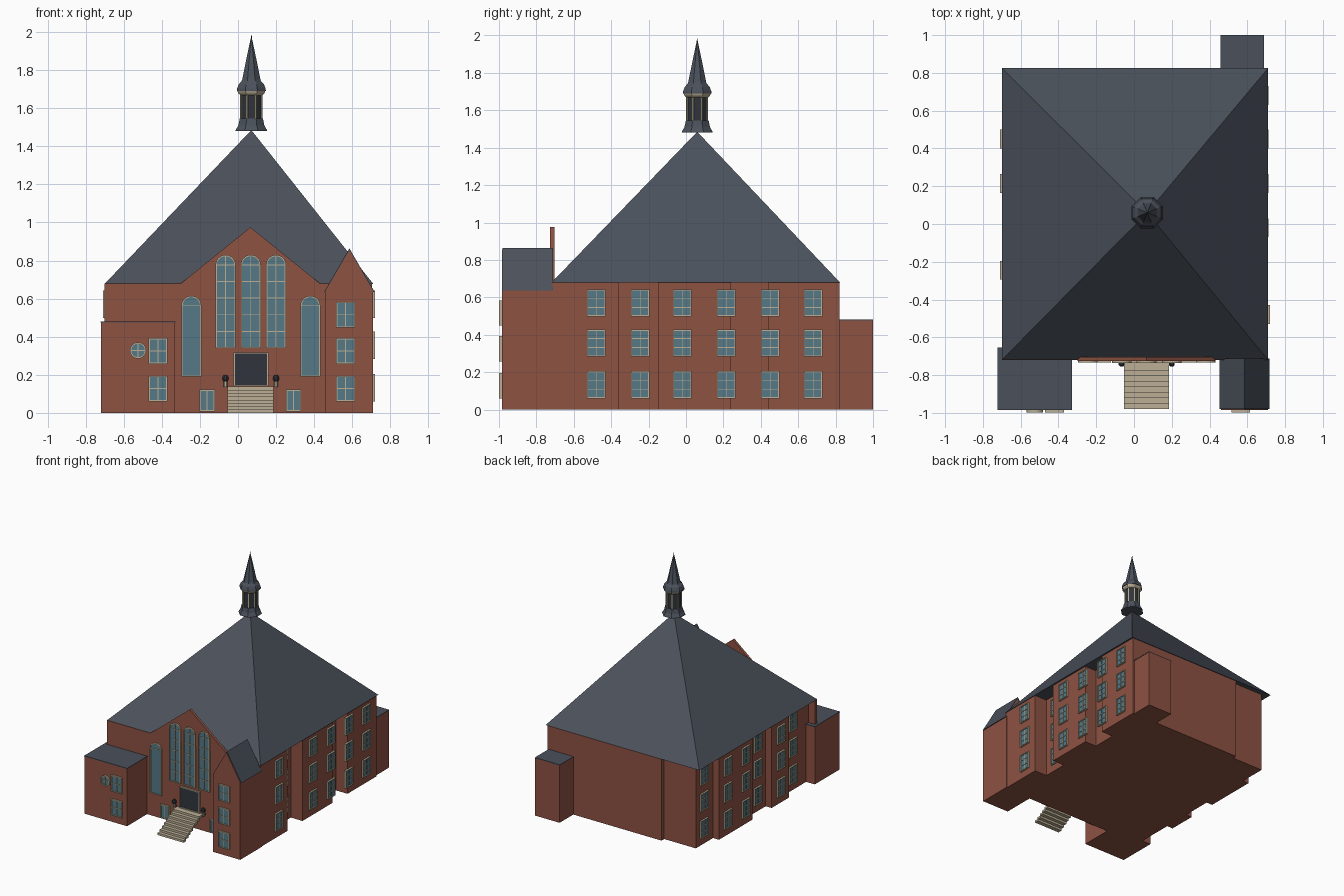
import bpy, bmesh, math
from mathutils import Matrix

if "Cube" in bpy.data.objects:
    bpy.data.objects.remove(bpy.data.objects["Cube"])


def mat(name, c):
    m = bpy.data.materials.new(name)
    m.diffuse_color = (*c, 1)
    m.use_nodes = True
    m.node_tree.nodes["Principled BSDF"].inputs["Base Color"].default_value = m.diffuse_color
    return m


BRICK = mat("brick", (.27, .085, .055))
SLATE = mat("slate", (.07, .082, .105))
GLASS = mat("glass", (.09, .19, .24))
CREAM = mat("cream", (.50, .43, .30))
DARK = mat("dark_metal", (.03, .036, .045))


def finish(name, bm, mats, matrix=None):
    bmesh.ops.recalc_face_normals(bm, faces=bm.faces)
    me = bpy.data.meshes.new(name)
    bm.to_mesh(me)
    bm.free()
    for m in mats:
        me.materials.append(m)
    ob = bpy.data.objects.new(name, me)
    bpy.context.collection.objects.link(ob)
    if matrix:
        ob.matrix_world = matrix
    return ob


def add_box(bm, x0, x1, y0, y1, z0, z1, mi=0):
    r = bmesh.ops.create_cube(bm, size=1, matrix=Matrix.Translation(((x0+x1)/2, (y0+y1)/2, (z0+z1)/2))
                              @ Matrix.Diagonal((x1-x0, y1-y0, z1-z0, 1)))
    for f in {f for v in r["verts"] for f in v.link_faces}:
        f.material_index = mi


def box(name, m, *dims):
    bm = bmesh.new()
    add_box(bm, *dims)
    return finish(name, bm, [m])


def prism(name, m, pts, vec):
    """Extrude a closed polygon along vec."""
    bm = bmesh.new()
    f = bm.faces.new([bm.verts.new(p) for p in pts])
    r = bmesh.ops.extrude_face_region(bm, geom=[f], use_keep_orig=True)
    bmesh.ops.translate(bm, vec=vec, verts=[v for v in r["geom"] if isinstance(v, bmesh.types.BMVert)])
    return finish(name, bm, [m])


def lathe(name, m, prof, x, y, n=8):
    """Faceted turned shape from (radius, z) points."""
    bm = bmesh.new()
    rings = [[bm.verts.new((x + r*math.cos(2*math.pi*(k+.5)/n), y + r*math.sin(2*math.pi*(k+.5)/n), z))
              for k in range(n)] for r, z in prof]
    for a, b in zip(rings, rings[1:]):
        for k in range(n):
            bm.faces.new((a[k], a[(k+1) % n], b[(k+1) % n], b[k]))
    bm.faces.new(rings[0])
    bm.faces.new(rings[-1])
    return finish(name, bm, [m])


def outline(w, h, kind):
    """Window outline, centred in x with its sill at z = 0."""
    r = w/2
    if kind == "round":
        return [(r*math.cos(t*math.pi/12), r + r*math.sin(t*math.pi/12)) for t in range(24)]
    if kind == "arch":
        return [(-r, 0), (r, 0)] + [(r*math.cos(t*math.pi/14), h-r + r*math.sin(t*math.pi/14)) for t in range(15)]
    return [(-r, 0), (r, 0), (r, h), (-r, h)]


def window(name, x, y, z, w, h, kind="rect", cols=2, rows=2, turn=0, pane=GLASS, t=.007, d=.014):
    bm = bmesh.new()
    o = outline(w, h, kind)
    i = [(px, pz + t) for px, pz in outline(w-2*t, h-2*t, kind)]
    n = len(o)
    ring = lambda pts, yy: [bm.verts.new((a, yy, b)) for a, b in pts]
    loops = [ring(o, .004), ring(o, -d), ring(i, -d), ring(i, .004)]
    for a, b in zip(loops, loops[1:] + loops[:1]):
        for k in range(n):
            bm.faces.new((a[k], a[(k+1) % n], b[(k+1) % n], b[k]))
    g = [bm.faces.new(ring(i, -d*.5)), bm.faces.new(ring(i, .003))]
    for f in g:
        f.material_index = 1
    b = .0022
    for k in range(1, cols):
        c = -w/2 + w*k/cols
        add_box(bm, c-b, c+b, -d*.8, -d*.4, t, h-t)
    top = h - w/2 if kind == "arch" else h
    for k in range(1, rows + (kind == "arch")):
        c = top*k/rows
        add_box(bm, -w/2+t, w/2-t, -d*.8, -d*.4, c-b, c+b)
    return finish(name, bm, [CREAM, pane], Matrix.Translation((x, y, z)) @ Matrix.Rotation(turn, 4, 'Z'))


# Main hall with recessed bays along both sides
foot = [(-.64, -.715), (.705, -.715), (.705, -.36), (.59, -.36), (.59, -.15), (.697, -.15), (.697, .24),
        (.59, .24), (.59, .44), (.697, .44), (.697, .82), (-.35, .82), (-.35, .785), (-.64, .785),
        (-.64, .56), (-.695, .56), (-.695, .12), (-.64, .12), (-.64, -.13), (-.695, -.13),
        (-.695, -.36), (-.64, -.36)]
prism("main_hall", BRICK, [(x, y, 0) for x, y in foot], (0, 0, .68))
box("front_wall", BRICK, -.70, .70, -.72, -.69, 0, .68)

# Pyramid roof
bm = bmesh.new()
base = [bm.verts.new(p) for p in [(-.70, -.72, .678), (.71, -.72, .678), (.71, .825, .678), (-.70, .825, .678)]]
apex = bm.verts.new((.07, .06, 1.485))
bm.faces.new(base)
for k in range(4):
    bm.faces.new((base[k], base[(k+1) % 4], apex))
finish("main_roof", bm, [SLATE])

# Front gable wall
prism("front_gable", BRICK, [(-.30, -.726, .68), (.43, -.726, .68), (.065, -.726, .975)], (0, .022, 0))

# Front left wing, rear annex
box("left_wing", BRICK, -.72, -.33, -.983, -.66, 0, .475)
box("left_wing_roof", SLATE, -.722, -.328, -.985, -.655, .475, .481)
box("rear_annex", BRICK, .46, .685, .80, 1, 0, .475)
box("rear_annex_roof", SLATE, .458, .687, .80, 1, .475, .481)

# Front right tower with gabled roof
box("right_tower", BRICK, .46, .71, -.985, -.70, 0, .64)
prism("tower_gable", BRICK, [(.46, -.985, .64), (.71, -.985, .64), (.585, -.985, .855)], (0, .27, 0))
prism("tower_roof", SLATE, [(.453, -.98, .636), (.46, -.98, .636), (.585, -.98, .852), (.71, -.98, .636),
                            (.717, -.98, .636), (.585, -.98, .864)], (0, .268, 0))

# Side windows, three storeys; some columns sit in the recesses
left_planes = {.68: -.64, .45: -.695, .215: -.695, -.02: -.64, -.245: -.695, -.48: -.64}
right_planes = {.68: .697, .45: .697, .215: .697, -.02: .697, -.245: .59, -.48: .705}
for z in (.06, .283, .498):
    for y, x in right_planes.items():
        window("right_window", x, y, z, .10, .145, turn=math.pi/2, rows=3)
    for y, x in left_planes.items():
        window("left_window", x, y, z, .10, .145, turn=-math.pi/2, rows=3)

# Tower and wing windows
for z in (.06, .257, .448):
    window("tower_window", .565, -.985, z, .10, .135)
for z in (.06, .258):
    window("wing_window", -.42, -.983, z, .10, .135)
window("wing_round_window", -.525, -.983, .285, .086, .086, "round")

# Arched windows of the front
for x in (-.065, .067, .20):
    window("tall_arched_window", x, -.725, .34, .105, .49, "arch", rows=5, d=.012)
for x in (-.245, .38):
    window("side_arched_window", x, -.72, .19, .105, .425, "arch", cols=1, rows=1, d=.012)
for x in (-.162, .292):
    window("basement_window", x, -.72, .008, .08, .115, rows=1)

# Entrance door, landing, steps and lamps
window("entrance_door", .068, -.72, .14, .184, .178, cols=1, rows=1, pane=DARK)
n = 8
for k in range(n):
    y = -.98 + k*.029
    box("step", CREAM, -.054, .186, y, y+.036 if k < n-1 else -.71, k*.0172, (k+1)*.0172)
for x in (-.066, .20):
    box("lamp_bracket", DARK, x-.005, x+.005, -.75, -.715, .135, .15)
    lathe("lamp_base", CREAM, [(.012, .135), (.012, .165)], x, -.74)
    lathe("lamp_head", DARK, [(.010, .165), (.017, .175), (.017, .188), (.008, .20)], x, -.74)

# Spire: flared base, louvred lantern with posts, cornice, cap and finial
cx, cy = .07, .06
lathe("spire_base", SLATE, [(.09, 1.48), (.088, 1.487), (.074, 1.51), (.066, 1.545)], cx, cy)
lathe("lantern", DARK, [(.058, 1.54), (.058, 1.68)], cx, cy)
for k in range(8):
    a = 2*math.pi*(k+.5)/8
    bm = bmesh.new()
    add_box(bm, .052, .062, -.004, .004, 1.54, 1.68, 0)
    finish("lantern_post", bm, [CREAM], Matrix.Translation((cx, cy, 0)) @ Matrix.Rotation(a, 4, 'Z'))
lathe("cornice", CREAM, [(.062, 1.668), (.074, 1.678), (.08, 1.692)], cx, cy)
lathe("spire_cap", SLATE, [(.083, 1.69), (.081, 1.703), (.072, 1.725), (.056, 1.742), (.052, 1.75),
                           (.028, 1.86), (.004, 1.965)], cx, cy)
lathe("finial", DARK, [(.004, 1.955), (.002, 1.985)], cx, cy)
